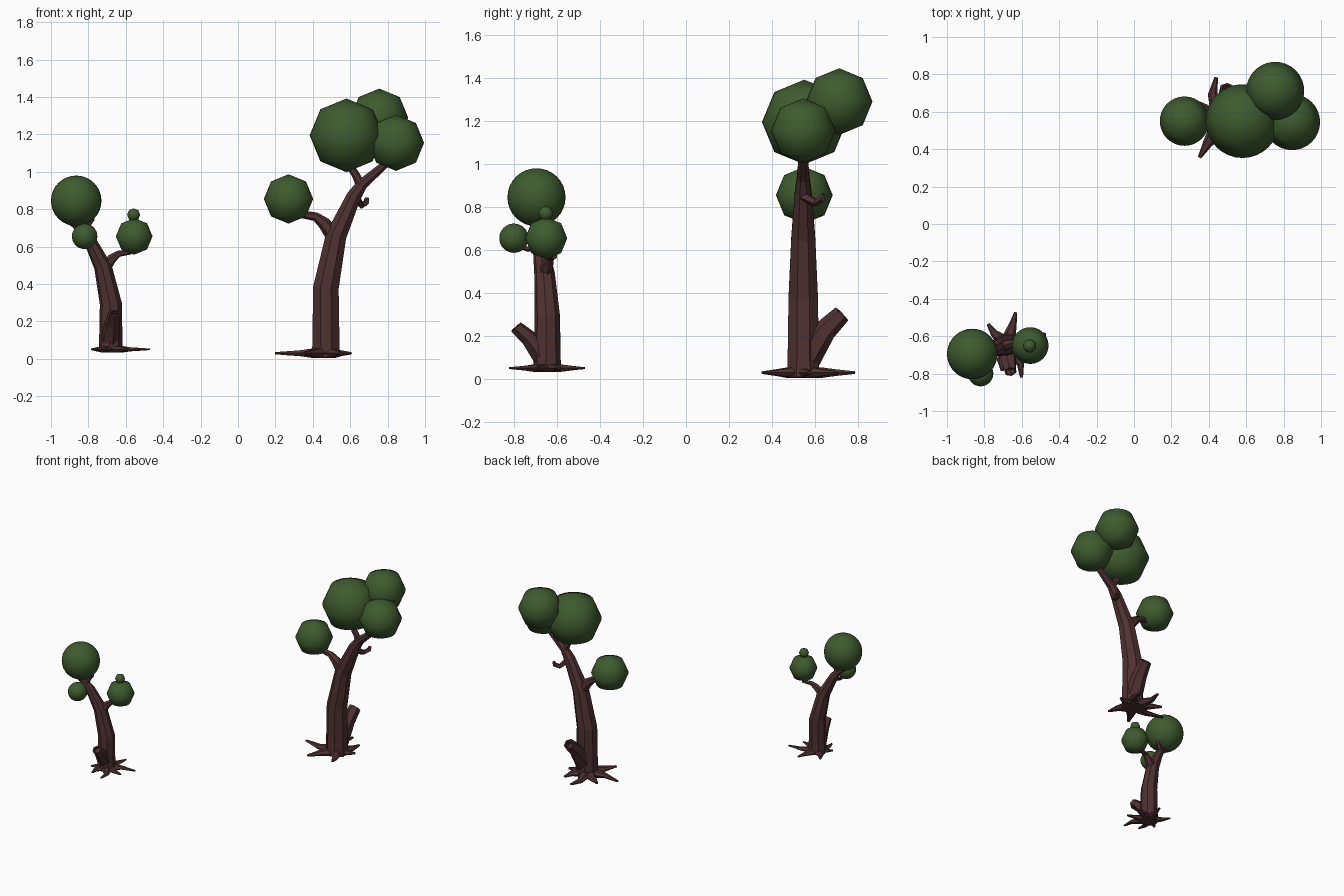
import bpy, bmesh, math
from mathutils import Vector, Matrix

if "Cube" in bpy.data.objects:
    bpy.data.objects.remove(bpy.data.objects["Cube"])


def material(name, rgb):
    m = bpy.data.materials.new(name)
    m.diffuse_color = (*rgb, 1)
    m.use_nodes = True
    m.node_tree.nodes["Principled BSDF"].inputs["Base Color"].default_value = m.diffuse_color
    return m


BARK = material("bark", (0.078, 0.031, 0.031))
LEAF = material("leaf", (0.048, 0.105, 0.027))


def tube(name, path, radii, mtx, sides=6, wide=1.0, hollow=False):
    """Faceted tapered limb along a path of points."""
    pts = [Vector(p) for p in path]
    span = pts[-1] - pts[0]
    axis = min(range(3), key=lambda i: abs(span[i]))
    ref = Vector([1.0 if i == axis else 0.0 for i in range(3)])
    bm = bmesh.new()
    rings = []
    for i, (p, r) in enumerate(zip(pts, radii)):
        a, b = pts[max(i - 1, 0)], pts[min(i + 1, len(pts) - 1)]
        t = (p - a).normalized() + (b - p).normalized()
        t.normalize()
        v = t.cross(ref).normalized()
        u = v.cross(t)
        ring = []
        for k in range(sides):
            ang = 2 * math.pi * (k + 0.5) / sides
            ring.append(bm.verts.new(p + u * r * math.cos(ang) + v * r * wide * math.sin(ang)))
        rings.append(ring)
    for lo, hi in zip(rings, rings[1:]):
        for k in range(sides):
            n = (k + 1) % sides
            bm.faces.new((lo[k], lo[n], hi[n], hi[k]))
    bm.faces.new(rings[0][::-1])
    cap = bm.faces.new(rings[-1])
    bmesh.ops.recalc_face_normals(bm, faces=bm.faces)
    if hollow:
        bmesh.ops.inset_individual(bm, faces=[cap], thickness=radii[-1] * 0.28)
        hole = bmesh.ops.extrude_discrete_faces(bm, faces=[cap])["faces"][0]
        bmesh.ops.translate(bm, verts=hole.verts, vec=-hole.normal * 0.04)
    bm.transform(mtx)
    me = bpy.data.meshes.new(name)
    bm.to_mesh(me)
    bm.free()
    me.materials.append(BARK)
    bpy.context.collection.objects.link(bpy.data.objects.new(name, me))


def foliage(name, loc, r, rings):
    bpy.ops.mesh.primitive_uv_sphere_add(segments=32, ring_count=rings, radius=r, location=loc)
    o = bpy.context.object
    o.name = name
    o.data.materials.append(LEAF)
    bpy.ops.object.shade_smooth()


# Root tips and bends relative to the trunk axis
ROOTS = [((-.14, -.02), (-.27, .01)), ((-.08, -.12), (-.12, -.19)), ((-.05, .15), (-.03, .24)),
         ((.08, .01), (.135, .03)), ((.06, -.10), (.08, -.17)), ((.07, .09), (.08, .16)),
         ((-.11, .08), (-.17, .12))]


def tree(prefix, m):
    # Trunk, origin at the centre of its foot
    tube(prefix + "_trunk",
         [(0, 0, .01), (0, 0, .38), (.055, 0, .66), (.15, 0, .87), (.195, 0, .935), (.34, 0, 1.06)],
         [.08, .074, .06, .042, .032, .02], m, sides=8)
    # Side branches
    tube(prefix + "_low_branch", [(.06, 0, .63), (-.01, 0, .725), (-.055, 0, .76), (-.14, 0, .775)],
         [.045, .034, .024, .02], m)
    tube(prefix + "_top_branch", [(.19, 0, .91), (.165, 0, .975), (.13, .0, 1.03)],
         [.026, .022, .02], m)
    tube(prefix + "_twig", [(.165, 0, .85), (.19, .06, .82), (.215, .085, .835), (.22, .095, .86)],
         [.026, .018, .017, .012], m, sides=5)
    # Hollow broken stub
    tube(prefix + "_hollow_stub", [(.01, .02, .10), (.02, .10, .225), (.03, .18, .303)],
         [.065, .053, .042], m, hollow=True)
    # Roots
    for i, (mid, tip) in enumerate(ROOTS):
        tube(f"{prefix}_root_{i}", [(0, 0, .03), (mid[0] * .55, mid[1] * .55, .03),
                                    (*mid, .03), (*tip, .03)],
             [.03, .028, .018, .007], m, wide=1.4)


tree("large", Matrix.Translation((.47, .545, 0)))
tree("small", Matrix.Translation((-.68, -.645, .03)) @ Matrix.Rotation(math.radians(197), 4, 'Z')
     @ Matrix.Diagonal((.8, .8, .7, 1)))

# Foliage balls: location, radius, ring count
BALLS = [((.58, .55, 1.195), .197, 8), ((.755, .712, 1.29), .155, 8), ((.845, .545, 1.155), .15, 8),
         ((.27, .55, .855), .132, 8), ((-.865, -.695, .845), .135, 16), ((-.82, -.80, .655), .068, 16),
         ((-.555, -.65, .655), .098, 8), ((-.558, -.652, .77), .035, 8)]
for i, (loc, r, n) in enumerate(BALLS):
    foliage(f"foliage_{i}", loc, r, 4 if n == 8 else n)
